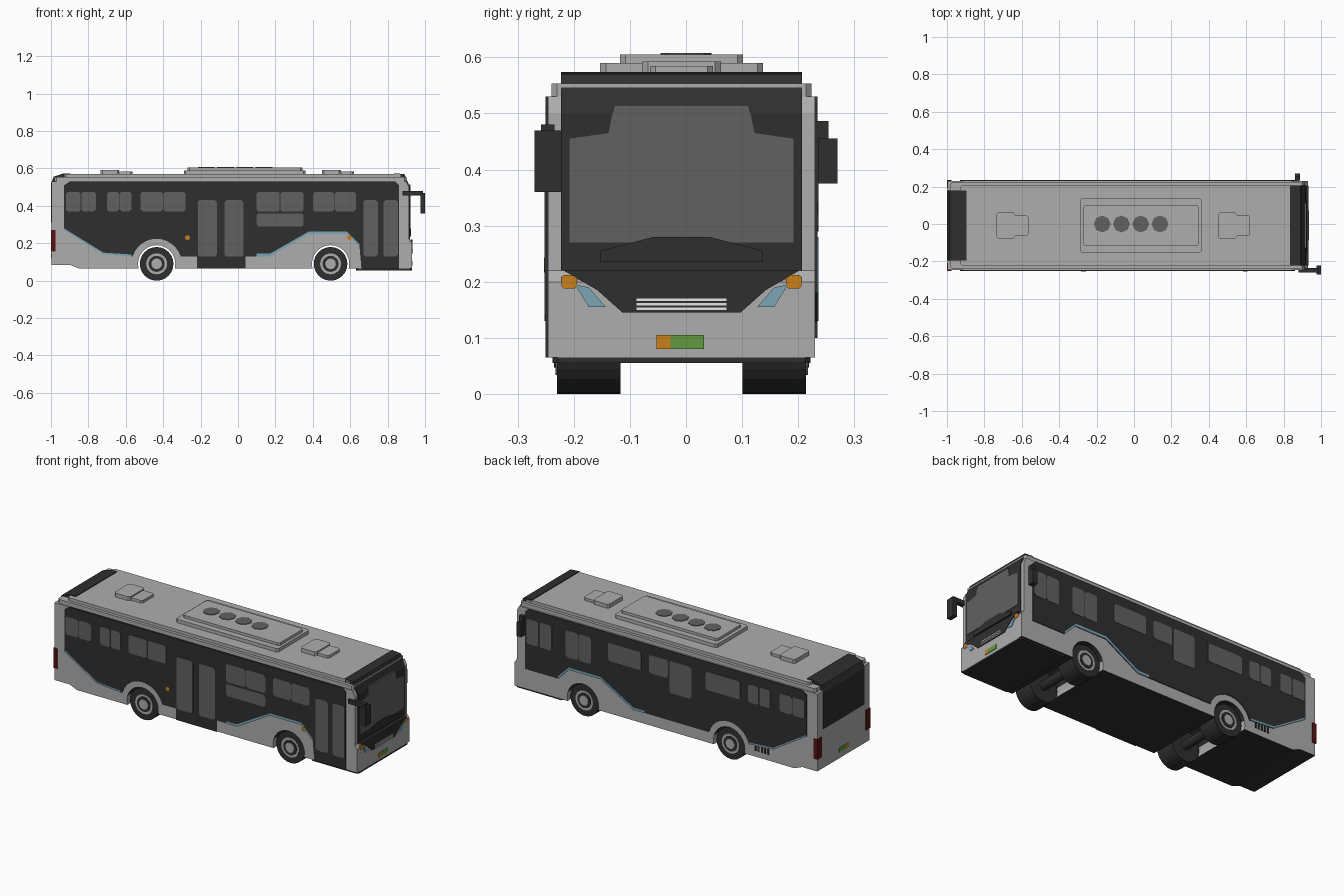
import bpy, bmesh, math
from mathutils import Vector

cube = bpy.data.objects.get("Cube")
if cube:
    bpy.data.objects.remove(cube, do_unlink=True)

# Main dimensions of the bus
CENTRE_Y = -.008
HALF = .238
NOSE, SCREEN, TAIL = .93, .915, -.996
FLOOR, BELT, SHOULDER, ROOF = .065, .22, .53, .57
GLASS_LOW, GLASS_TOP = .37, .475
REAR_AXLE, FRONT_AXLE, TYRE = -.435, .495, .09
SKIN, THICK = .004, .01
SIDES = {"right": -1, "left": 1}


def material(name, red, green, blue):
    mat = bpy.data.materials.new(name)
    mat.use_nodes = True
    colour = (red, green, blue, 1)
    mat.diffuse_color = colour
    mat.node_tree.nodes["Principled BSDF"].inputs["Base Color"].default_value = colour
    return mat


body_grey = material("body_grey", .42, .42, .42)
trim_white = material("trim_white", .85, .85, .85)
panel_dark = material("panel_dark", .028, .028, .028)
glass_grey = material("glass_grey", .12, .12, .12)
stripe_blue = material("stripe_blue", .2, .38, .47)
signal_orange = material("signal_orange", .6, .22, .01)
plate_green = material("plate_green", .12, .32, .05)
tail_red = material("tail_red", .1, .006, .006)


def prism(name, outline, axis, start, end, mat, underside=None):
    """Extrude a flat outline along an axis; underside colours downward faces."""
    place = {"x": lambda u, v: (start, u, v),
             "y": lambda u, v: (u, start, v),
             "z": lambda u, v: (u, v, start)}[axis]
    bm = bmesh.new()
    cap = bm.faces.new([bm.verts.new(place(u, v)) for u, v in outline])
    moved = bmesh.ops.extrude_face_region(bm, geom=[cap])["geom"]
    step = Vector([end - start if letter == axis else 0 for letter in "xyz"])
    bmesh.ops.translate(bm, vec=step, verts=[item for item in moved if isinstance(item, bmesh.types.BMVert)])
    bmesh.ops.recalc_face_normals(bm, faces=bm.faces)
    mesh = bpy.data.meshes.new(name)
    mesh.materials.append(mat)
    if underside:
        mesh.materials.append(underside)
        for face in bm.faces:
            face.material_index = int(face.normal.z < -.3)
    bm.to_mesh(mesh)
    bm.free()
    part = bpy.data.objects.new(name, mesh)
    part.location.y = CENTRE_Y
    bpy.context.collection.objects.link(part)


def rect(left, right, low, high, cut=THICK):
    """Rectangle outline with cut corners."""
    return [(left + cut, low), (right - cut, low), (right, low + cut), (right, high - cut),
            (right - cut, high), (left + cut, high), (left, high - cut), (left, low + cut)]


def arc(x, z, radius, start, end, steps):
    angles = [math.radians(start + (end - start) * i / steps) for i in range(steps + 1)]
    return [(x + radius * math.cos(a), z + radius * math.sin(a)) for a in angles]


def mirrored(half):
    """Close a half outline by reflecting it."""
    return half + [(-u, v) for u, v in reversed(half)]


def raised(points, height):
    """Band of constant height standing on a path."""
    return points + [(u, v + height) for u, v in reversed(points)]


def slab(name, left, right, half_width, low, high, mat=body_grey):
    prism(name, rect(left, right, -half_width, half_width), "z", low, high, mat)


def side_plate(name, outline, side, proud, mat):
    outer = HALF + proud
    prism(name, outline, "y", side * (outer - THICK), side * outer, mat)


def front_plate(name, outline, face, mat):
    prism(name, outline, "x", face - THICK, face, mat)


# Body shell with open wheel wells, then stepped roof layers
shell = [(TAIL, SHOULDER), (TAIL, FLOOR + .02), (-.9, FLOOR + .02), (-.85, FLOOR)]
for axle in (REAR_AXLE, FRONT_AXLE):
    shell += arc(axle, TYRE, .1, 194, -14, 14)
shell += [(NOSE, FLOOR), (NOSE, BELT - .02), (SCREEN, BELT), (SCREEN, SHOULDER - .03), (.9, SHOULDER)]
prism("body_shell", shell, "y", -HALF, HALF, body_grey, panel_dark)
slab("roof_lower", -.98, .9, .232, SHOULDER, ROOF - .017)
slab("roof_upper", -.93, .88, .215, ROOF - .017, ROOF)
slab("front_skirt", .63, NOSE, .23, FLOOR - THICK, FLOOR, panel_dark)

# Dark side panels with the waved lower edge and its stripe
HEM = .13
rear_slope = [(-.93, .27), (-.72, HEM + .01), (-.57, HEM)]
fender = arc(REAR_AXLE, TYRE, HEM + SKIN, 163, 17, 12)
wave = [(.1, HEM), (.17, HEM), (.38, .25), (.58, .25), (.65, .18)]
top_edge = [(.86, SHOULDER - .02), (.84, SHOULDER), (-.9, SHOULDER), (-.93, SHOULDER - .02)]
door_drop = {"right": [(-.22, HEM), (-.22, FLOOR), (.04, FLOOR), (.04, HEM)], "left": []}
front_hem = {"right": [(.66, FLOOR), (.86, FLOOR)], "left": [(.86, .18)]}

# Glazing groups: left end, right end, number of panes, sill height
glazing = {
    "right": [(-.92, -.76, 2, GLASS_LOW), (-.7, -.57, 2, GLASS_LOW), (-.52, -.28, 2, GLASS_LOW),
              (.1, .35, 2, GLASS_LOW), (.4, .63, 2, GLASS_LOW)],
    "left": [(-.92, -.76, 2, GLASS_LOW), (-.7, -.56, 2, GLASS_LOW), (-.51, -.29, 1, GLASS_LOW),
             (-.2, -.06, 1, .29), (-.05, .07, 1, GLASS_LOW), (.12, .33, 1, GLASS_LOW),
             (.44, .6, 2, .32), (.69, .85, 2, .33)],
}


def panes(name, side, left, right, count, low, high, gap):
    width = (right - left + gap) / count
    for i in range(count):
        edge = left + i * width
        side_plate(name, rect(edge, edge + width - gap, low, high), side, SKIN + .002, glass_grey)


for word, side in SIDES.items():
    panel = rear_slope + fender + door_drop[word] + wave + front_hem[word] + top_edge
    side_plate(f"side_panel_{word}", panel, side, SKIN, panel_dark)
    side_plate(f"wave_stripe_{word}", raised(wave, .014), side, SKIN + .002, stripe_blue)
    side_plate(f"rear_stripe_{word}", raised(rear_slope, THICK), side, SKIN + .002, stripe_blue)
    for left, right, count, sill in glazing[word]:
        panes(f"window_{word}", side, left, right, count, sill, GLASS_TOP, SKIN)

panes("middle_door_glass", SIDES["right"], -.215, .03, 2, HEM, .43, .04)
panes("front_door_glass", SIDES["right"], .67, .855, 2, HEM, .43, .03)
panes("lower_window", SIDES["right"], .1, .35, 1, .29, GLASS_LOW - THICK, SKIN)
for x in (-.27, .595):
    side_plate("side_marker", arc(x, .23, .013, 0, 315, 7), SIDES["right"], SKIN + .003, signal_orange)
for i in range(5):
    x = -.69 + i * .02
    side_plate("engine_vent", rect(x, x + THICK, .1, .175, 0), SIDES["left"], SKIN, panel_dark)

# Windscreen surround wrapping onto the roof, lower mask, glass and wipers
wrap = [(SCREEN + SKIN, BELT), (SCREEN + SKIN, .5), (.89, ROOF), (.835, ROOF + SKIN),
        (.835, SHOULDER), (.88, .5), (.88, BELT)]
prism("windscreen_surround", wrap, "y", -.215, .215, panel_dark)
front_plate("front_mask", mirrored([(.105, .145), (.15, .185), (.21, BELT)]), NOSE + .003, panel_dark)
front_plate("windscreen", mirrored([(.2, .27), (.2, .455), (.13, .465), (.12, .515)]),
            SCREEN + .006, glass_grey)
front_plate("wipers", mirrored([(.145, .235), (.145, .255), (.05, .28)]), SCREEN + THICK, panel_dark)
for i in range(3):
    z = .15 + i * .008
    front_plate("grille_slat", rect(-.08, .08, z, z + SKIN, 0), NOSE + .005, trim_white)

# Lamps and number plates
for word, side in SIDES.items():
    lamp = [(side * y, z) for y, z in ((.135, .155), (.165, .155), (.19, .195), (.165, .19))]
    front_plate(f"headlight_{word}", lamp, NOSE + SKIN, stripe_blue)
    y = side * .2
    front_plate(f"indicator_{word}", rect(y - .014, y + .014, .188, .212, SKIN), NOSE + .003, signal_orange)
    prism(f"tail_light_{word}", rect(y, y + side * .042, .155, .27, 0), "x", -1, -.975, tail_red)
for name, face, z in (("front", NOSE + .003, .08), ("rear", TAIL + .007, .12)):
    front_plate(f"{name}_number_plate", rect(-.02, .04, z, z + .025, 0), face, plate_green)
    front_plate(f"{name}_plate_end", rect(-.045, -.02, z, z + .025, 0), face, signal_orange)

# Rear window wrapping onto the roof
back = [(-1, .31), (-1, .52), (-.985, .556), (-.93, ROOF + SKIN), (-.895, ROOF + SKIN),
        (-.895, SHOULDER), (-.95, .5), (-.95, .31)]
prism("rear_window", back, "y", -.187, .187, panel_dark)

# Roof equipment
slab("cooling_unit_base", -.29, .36, .145, ROOF, .59)
slab("cooling_unit_top", -.27, .345, .11, .59, .605)
for i in range(4):
    prism("roof_fan", arc(-.17 + i * .103, .008, .045, 0, 315, 7), "z", ROOF, .608, glass_grey)
for x in (-.735, .45):
    slab("roof_hatch", x, x + .1, .07, ROOF, .593)
    slab("roof_hatch_end", x + .09, x + .17, .056, ROOF, .585)


# Wheels and axles
def disc(name, axle, radius, inner, outer, mat):
    prism(name, arc(axle, TYRE, radius, 0, 345, 23), "y", inner, outer, mat)


for axle in (REAR_AXLE, FRONT_AXLE):
    disc("axle", axle, .025, -.12, .12, panel_dark)
    for word, side in SIDES.items():
        disc(f"tyre_{word}", axle, TYRE, side * .109, side * .222, panel_dark)
        layers = (("rim", .056, body_grey), ("rim_recess", .043, panel_dark), ("hub", .028, body_grey))
        for i, (name, radius, mat) in enumerate(layers):
            disc(f"{name}_{word}", axle, radius, side * .2, side * (.225 + i * .002), mat)


# Door mirrors on arms
def block(name, left, right, near, far, low, high):
    prism(name, rect(left, right, near, far, 0), "z", low, high, panel_dark)


block("right_mirror_arm", .88, .99, -.25, -.226, .455, .48)
block("right_mirror", .975, 1, -.262, -.214, .36, .47)
block("left_mirror_arm", .86, .885, .23, .262, .45, .487)
block("left_mirror", .86, .888, .243, .278, .375, .455)
